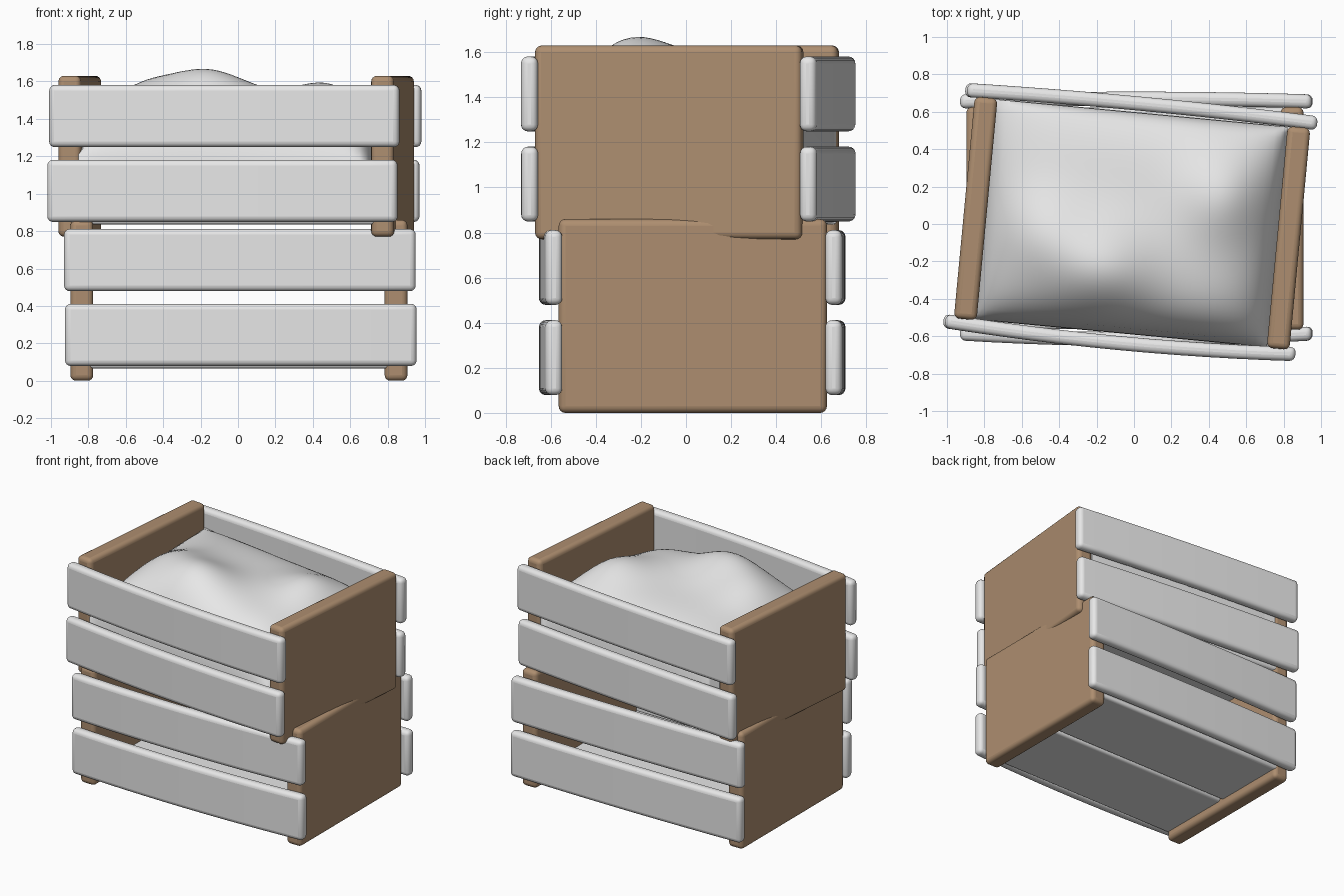
import bpy, bmesh, math
from mathutils import Matrix, Vector

if "Cube" in bpy.data.objects:
    bpy.data.objects.remove(bpy.data.objects["Cube"])


def material(name, color):
    m = bpy.data.materials.new(name)
    m.use_nodes = True
    m.diffuse_color = (*color, 1)
    m.node_tree.nodes["Principled BSDF"].inputs["Base Color"].default_value = (*color, 1)
    return m


WOOD = material("brown wood", (0.42, 0.27, 0.16))
PAINT = material("pale grey slats", (0.8, 0.8, 0.8))
CLOTH = material("pale cloth", (0.8, 0.8, 0.8))


def finish(name, bm, mat, frame):
    bm.transform(frame)
    bmesh.ops.recalc_face_normals(bm, faces=bm.faces)
    mesh = bpy.data.meshes.new(name)
    bm.to_mesh(mesh)
    bm.free()
    mesh.materials.append(mat)
    obj = bpy.data.objects.new(name, mesh)
    bpy.context.collection.objects.link(obj)
    bpy.ops.object.select_all(action="DESELECT")
    obj.select_set(True)
    bpy.context.view_layer.objects.active = obj
    return obj


def board(name, size, center, mat, frame, bow=0, radius=0.03):
    """Rounded board, optionally bowed in y along its x length."""
    bm = bmesh.new()
    bmesh.ops.create_cube(bm, size=1)
    if bow:
        along = [e for e in bm.edges
                 if abs(e.verts[0].co.x - e.verts[1].co.x) > 0.5]
        bmesh.ops.subdivide_edges(bm, edges=along, cuts=11, use_grid_fill=True)
    for v in bm.verts:
        bulge = bow * (1 - (2 * v.co.x) ** 2)
        v.co = Vector(a * b for a, b in zip(v.co, size)) + Vector(center)
        v.co.y += bulge
    obj = finish(name, bm, mat, frame)
    bev = obj.modifiers.new("rounded edges", "BEVEL")
    bev.width, bev.segments = radius, 4
    bev.limit_method, bev.angle_limit = "ANGLE", math.radians(40)
    bpy.ops.object.shade_smooth_by_angle(angle=math.radians(40))


def crate(prefix, frame, shifts):
    # End panels
    for side, x in (("right", -0.835), ("left", 0.845)):
        board(f"{prefix}_{side}_panel", (0.122, 1.19, 0.86), (x, 0, 0.43), WOOD, frame)
    # Two bowed slats on front and back
    for row, z, shift in zip(("low", "high"), (0.245, 0.645), shifts):
        board(f"{prefix}_front_{row}_slat", (1.88, 0.075, 0.332),
              (0.01 + shift, -0.615, z), PAINT, frame, -0.03)
        board(f"{prefix}_back_{row}_slat", (1.88, 0.075, 0.332),
              (0.01 + shift, 0.625, z), PAINT, frame, 0.015)
    # Floor planks
    for side, y in (("front", -0.3), ("back", 0.3)):
        board(f"{prefix}_{side}_floor_plank", (1.62, 0.585, 0.07),
              (0, y, 0.1), PAINT, frame, radius=0.02)


lower = Matrix.Translation((0, 0.03, 0))
upper = Matrix.Translation((-0.015, 0.005, 0.77)) @ Matrix.Rotation(math.radians(-5.4), 4, "Z")
crate("lower_crate", lower, (0.005, 0))
crate("upper_crate", upper, (-0.02, -0.01))

# Lumpy sack filling the upper crate: hills are (x, y, height, spread)
HILLS = ((-0.13, -0.27, 0.14, 0.2), (-0.5, -0.1, 0.08, 0.17), (0.5, 0.18, 0.09, 0.17))


def sack_height(x, y):
    u, v = x / 0.785, y / 0.59
    dome = max(0, (1 - abs(u) ** 4) * (1 - abs(v) ** 4)) ** 0.55
    edge = 0.5 + 0.12 * v - 0.06 * u
    top = 0.76 + sum(h * math.exp(-((x - a) ** 2 + (y - b) ** 2) / (2 * s * s))
                     for a, b, h, s in HILLS)
    return edge + (top - edge) * dome


bm = bmesh.new()
bmesh.ops.create_grid(bm, x_segments=48, y_segments=40, size=1)
for v in bm.verts:
    v.co.x *= 0.785
    v.co.y *= 0.59
    v.co.z = sack_height(v.co.x, v.co.y)
rim = [e for e in bm.edges if e.is_boundary]
skirt = bmesh.ops.extrude_edge_only(bm, edges=rim)["geom"]
for v in (g for g in skirt if isinstance(g, bmesh.types.BMVert)):
    v.co.z = 0.14
bmesh.ops.contextual_create(bm, geom=[e for e in bm.edges if e.is_boundary])
finish("sack", bm, CLOTH, upper)
bpy.ops.object.shade_smooth_by_angle(angle=math.radians(60))
